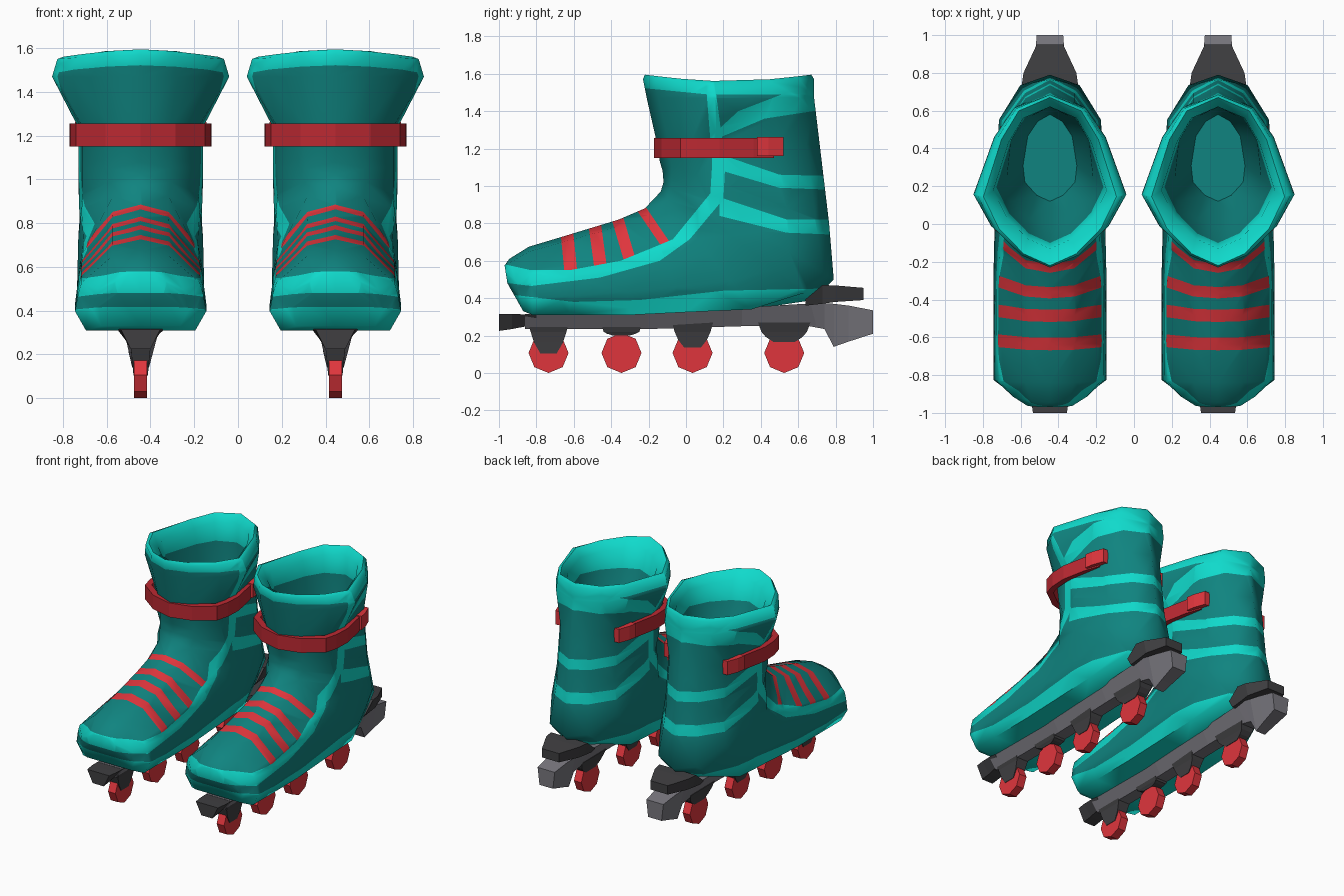
import bpy, bmesh, math
from mathutils import Vector

if "Cube" in bpy.data.objects:
    bpy.data.objects.remove(bpy.data.objects["Cube"])

def material(name, r, g, b):
    m = bpy.data.materials.new(name)
    m.diffuse_color = (r, g, b, 1)
    m.use_nodes = True
    m.node_tree.nodes["Principled BSDF"].inputs["Base Color"].default_value = m.diffuse_color
    return m

TEAL = material("deep teal", 0.005, 0.23, 0.215)
AQUA = material("bright turquoise", 0.005, 0.70, 0.60)
RED = material("bright red", 0.74, 0.036, 0.046)
STRAP = material("strap red", 0.50, 0.022, 0.032)
GREY = material("frame grey", 0.19, 0.185, 0.21)
DARK = material("dark grey", 0.05, 0.049, 0.053)

def loft(rings):
    """Skin a list of equal-length closed rings and cap both ends."""
    bm = bmesh.new()
    vs = [[bm.verts.new(p) for p in r] for r in rings]
    n = len(rings[0])
    bands = []
    for a, b in zip(vs, vs[1:]):
        bands.append([bm.faces.new((a[i], a[(i + 1) % n], b[(i + 1) % n], b[i])) for i in range(n)])
    bm.faces.new(vs[0])
    bands.append([bm.faces.new(vs[-1])])
    bmesh.ops.recalc_face_normals(bm, faces=bm.faces[:])
    return bm, bands

def place(name, bm, mats, smooth=None):
    """Make one mesh and use it for the left and the right skate."""
    me = bpy.data.meshes.new(name)
    bm.to_mesh(me)
    bm.free()
    for m in mats:
        me.materials.append(m)
    if smooth:
        me.polygons.foreach_set("use_smooth", [True] * len(me.polygons))
        me.set_sharp_from_angle(angle=math.radians(smooth))
    for side, x in (("left", -0.445), ("right", 0.445)):
        ob = bpy.data.objects.new(side + "_" + name, me)
        ob.location.x = x
        bpy.context.collection.objects.link(ob)

def ring(fy, fz, by, bz, ts, xs, k=1, dip=0):
    """Boot cross-section from front point to back point, mirrored in x."""
    half = []
    for t, x in zip(ts, xs):
        half.append(Vector((x * k, fy + (by - fy) * t, fz + (bz - fz) * t - dip * math.sin(math.pi * t))))
    return half + [Vector((-p.x, p.y, p.z)) for p in half[-2:0:-1]]

# ---- boot: foot sections fan round the ankle into shaft sections
TF = (0, .07, .40, .53, .76, 1, 1)
TA = (0, .05, .25, .45, .74, .94, 1)
TS = (0, .07, .22, .41, .75, .92, 1)
XF = (0, .13, .27, .285, .30, .25, 0)
XA = (0, .14, .27, .285, .275, .16, 0)
XS = (0, .14, .265, .285, .235, .13, 0)
XC = (0, .16, .31, .405, .295, .19, 0)
rings = [
    ring(-.97, .575, -.955, .48, TF, XF, .42),
    ring(-.945, .61, -.87, .33, TF, XF, .72),
    ring(-.84, .675, -.82, .31, TF, XF),
    ring(-.64, .735, -.62, .31, TF, XF),
    ring(-.36, .82, -.30, .31, TF, XF),
    ring(-.22, .88, 0, .325, TF, XF, .98),
    ring(-.135, .97, .35, .34, TF, XF, .97),
    ring(-.12, 1.02, .68, .39, TA, XA),
    ring(-.125, 1.08, .79, .50, TA, XA, .98),
    ring(-.14, 1.13, .765, .80, TS, XS),
    ring(-.16, 1.25, .715, 1.22, TS, XS),
    ring(-.21, 1.47, .685, 1.47, TS, XC),
    ring(-.23, 1.57, .685, 1.57, TS, XC, .94, .02),
    ring(-.22, 1.595, .67, 1.595, TS, XC, .87, .035),   # rim crest
    ring(-.13, 1.54, .62, 1.54, TS, XC, .74, .03),
    ring(-.10, 1.40, .62, 1.40, TS, XC, .70),
    ring(-.02, 1.20, .62, 1.20, TS, XS, .8),
    ring(.12, .80, .58, .80, TS, XS, .5),
]
bm, bands = loft(rings)
for i, band in enumerate(bands):
    for f in band:
        f.material_index = 0 if i < 12 else 1 if i < 15 else 2
bmesh.ops.triangulate(bm, faces=bm.faces[:])

# ---- painted areas as side-view (y, z) outlines
upper = [(-1.1, .61), (-.83, .55), (-.62, .55), (-.35, .60), (-.19, .665), (-.07, .715),
         (.13, .96), (.14, 1.12), (.11, 1.5)]
lower = [(.16, 1.5), (.21, 1.12), (.20, .93), (.02, .715), (-.14, .60), (-.46, .51),
         (-.83, .465), (-1.1, .50)]
areas = [
    (1, upper + lower),                                                              # edge trim
    (1, [(-1.1, .44), (-.86, .41), (-.6, .38), (-.25, .39), (.2, .44), (.9, .455),
         (.9, .2), (-1.1, .2)]),                                                     # sole edge
    (1, [(-.4, 1.54), (.11, 1.49), (.9, 1.49), (.9, 1.7), (-.4, 1.7)]),              # collar
    (1, [(.16, 1.29), (.28, 1.40), (.54, 1.5), (.9, 1.5), (.9, 1.40), (.68, 1.40),
         (.42, 1.36), (.16, 1.25)]),                                                 # collar flash
    (1, [(.18, 1.17), (.5, 1.06), (.9, 1.05), (.9, .975), (.5, .99), (.18, 1.085)]),  # side stripes
    (1, [(.18, .94), (.54, .82), (.9, .82), (.9, .735), (.54, .75), (.18, .84)]),
]
for y0, z0, y1, z1 in ((-.67, .74, -.65, .54), (-.52, .78, -.49, .56),
                       (-.40, .83, -.335, .61), (-.27, .88, -.14, .69)):              # instep stripes
    e = .25
    ty, tz = y0 + (y0 - y1) * e, z0 + (z0 - z1) * e
    areas.append((3, [(ty, tz), (ty + .07, tz - .015), (y1 + .07, z1 - .015), (y1, z1)]))

def inside(y, z, poly):
    hit = False
    for (ay, az), (by, bz) in zip(poly, poly[1:] + poly[:1]):
        if (az > z) != (bz > z) and y < (by - ay) * (z - az) / (bz - az) + ay:
            hit = not hit
    return hit

# cut the outer skin along every outline, then colour by outline
for _, poly in areas:
    for (ay, az), (by, bz) in zip(poly, poly[1:] + poly[:1]):
        near = []
        for f in bm.faces:
            ys = [v.co.y for v in f.verts]
            zs = [v.co.z for v in f.verts]
            if (f.material_index == 0 and max(ys) > min(ay, by) and min(ys) < max(ay, by) + 1e-4
                    and max(zs) > min(az, bz) - 1e-4 and min(zs) < max(az, bz) + 1e-4):
                near.append(f)
        geom = set(near)
        for f in near:
            geom.update(f.edges)
            geom.update(f.verts)
        if near:
            bmesh.ops.bisect_plane(bm, geom=list(geom), dist=1e-5,
                                   plane_co=(0, ay, az), plane_no=(0, bz - az, ay - by))
for f in bm.faces:
    if f.material_index == 0:
        c = f.calc_center_median()
        f.material_index = next((m for m, p in areas if inside(c.y, c.z, p)), 0)
    elif f.material_index == 2:                                                      # lining
        f.material_index = 0
place("boot", bm, [TEAL, AQUA, STRAP, RED], 65)

# ---- ankle strap, open at the back, with an end block on each side
path = [(.25, .47), (.29, .36), (.325, .18), (.32, .06), (.295, -.03), (.16, -.13), (0, -.172)]
path += [(-x, y) for x, y in path[-2::-1]]
def strap_section(x, y):
    ix, iy = x * .88, .2 + (y - .2) * .88
    return [(x, y, 1.15), (x, y, 1.255), (ix, iy, 1.255), (ix, iy, 1.15)]
place("ankle_strap", loft([strap_section(x, y) for x, y in path])[0], [STRAP])
for name, s in (("strap_end_a", 1), ("strap_end_b", -1)):
    secs = [[(s * a, y, 1.16), (s * b, y, 1.16), (s * b, y, 1.262), (s * a, y, 1.262)]
            for y, a, b in ((.38, .22, .30), (.44, .21, .29), (.52, .19, .26))]
    place(name, loft(secs)[0], [RED])

# ---- frame parts: tapered bars along y as (y, top, bottom, top half-width, bottom half-width)
def bar(name, secs, mat, smooth=None):
    place(name, loft([[(-a, y, t), (a, y, t), (b, y, u), (-b, y, u)] for y, t, u, a, b in secs])[0],
          [mat], smooth)

bar("frame_beam", [(-.86, .315, .235, .10, .045), (-.2, .325, .235, .10, .045),
                   (.3, .35, .25, .10, .045), (.72, .375, .25, .10, .05)], GREY)
bar("frame_nose", [(-1, .315, .225, .09, .045), (-.93, .315, .235, .10, .045),
                   (-.80, .312, .26, .105, .05)], DARK)
bar("brake", [(.66, .372, .25, .10, .05), (.74, .372, .235, .10, .045), (.79, .37, .14, .09, .038),
              (.87, .36, .168, .08, .045), (1, .335, .21, .07, .055)], GREY)
bar("heel_block", [(.64, .395, .36, .15, .12), (.73, .47, .37, .15, .12), (.80, .468, .38, .14, .12),
                   (.95, .455, .39, .07, .07)], DARK)

# ---- wheels and their brackets
for i, (y, low) in enumerate(((-.735, .105), (-.345, .20), (.035, .135), (.525, .165)), 1):
    disc = [[(x, y + .107 * math.cos(k * math.pi / 4), .107 + .107 * math.sin(k * math.pi / 4))
             for k in range(8)] for x in (-.03, .03)]
    place("wheel_%d" % i, loft(disc)[0], [RED])
    w = .14 if i == 4 else .11
    levels = ((.27, w, .06), (.22, w * .87, .044), ((.22 + low) / 2, w * .7, .038), (low, w * .4, .033))
    place("wheel_bracket_%d" % i,
          loft([[(-b, y - a, z), (b, y - a, z), (b, y + a, z), (-b, y + a, z)] for z, a, b in levels])[0],
          [DARK])
